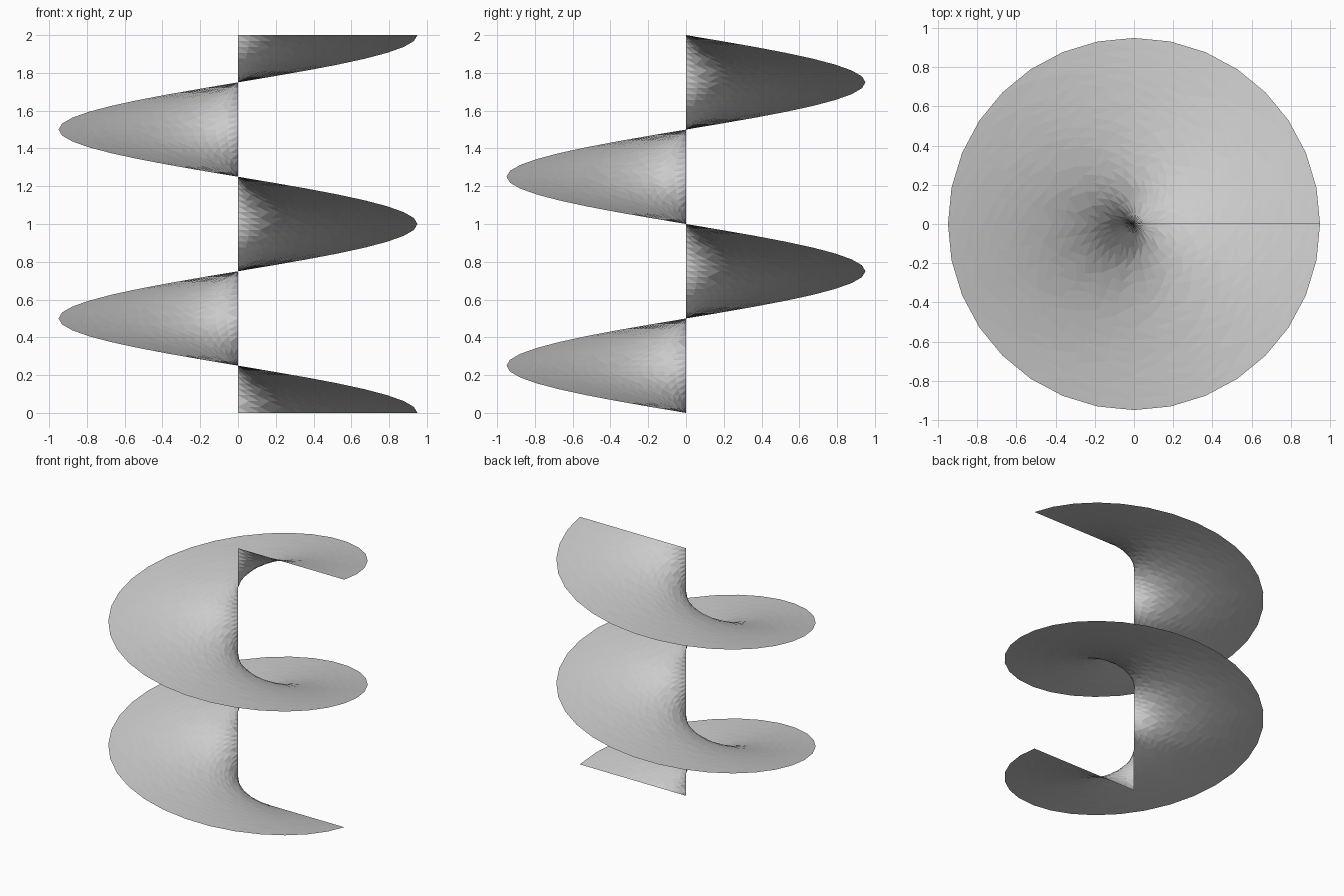
import bpy, bmesh
from math import pi, sin, cos

if "Cube" in bpy.data.objects:
    bpy.data.objects.remove(bpy.data.objects["Cube"])

RADIUS, HEIGHT, TURNS = 0.95, 2.0, 2
STEPS, RINGS = 64, 16

# Flat grid twisted into a left-handed helicoid sheet around the z axis
bm = bmesh.new()
bmesh.ops.create_grid(bm, x_segments=RINGS, y_segments=STEPS, size=0.5)
for v in bm.verts:
    r = (v.co.x + 0.5) * RADIUS
    t = v.co.y + 0.5
    a = -2 * pi * TURNS * t
    v.co = (r * cos(a), r * sin(a), t * HEIGHT)

# Upper side faces up; flat triangular facets
bmesh.ops.reverse_faces(bm, faces=bm.faces)
bmesh.ops.triangulate(bm, faces=bm.faces)

mesh = bpy.data.meshes.new("spiral_ramp")
bm.to_mesh(mesh)
bm.free()
ramp = bpy.data.objects.new("spiral_ramp", mesh)
bpy.context.collection.objects.link(ramp)
